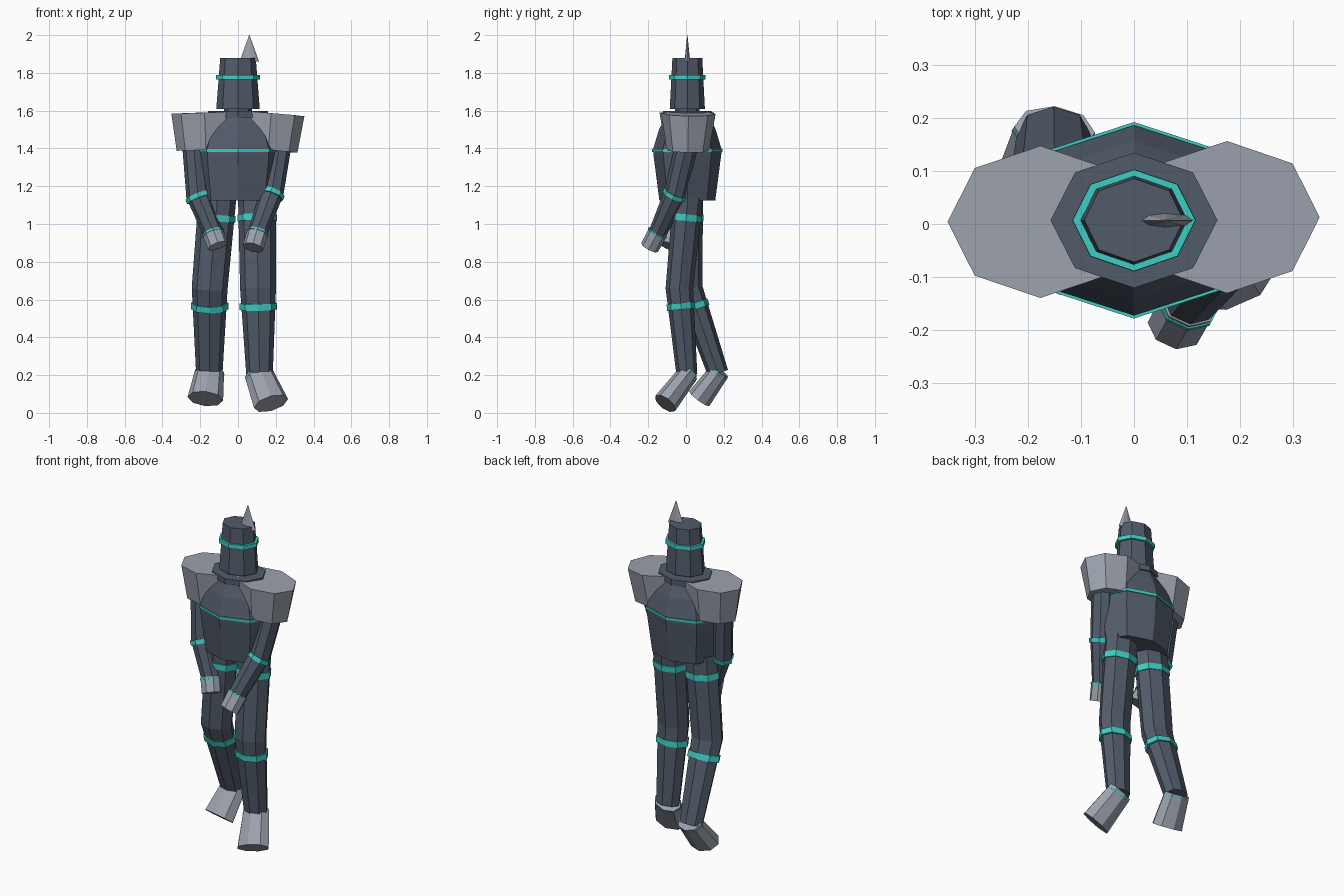
import bpy, bmesh, math
from mathutils import Vector

old = bpy.data.objects.get("Cube")
if old:
    bpy.data.objects.remove(old, do_unlink=True)


def material(name, rgb):
    m = bpy.data.materials.new(name)
    m.use_nodes = True
    m.diffuse_color = (*rgb, 1)
    m.node_tree.nodes["Principled BSDF"].inputs["Base Color"].default_value = (*rgb, 1)
    return m


SLATE = material("dark_slate", (0.083, 0.105, 0.142))
STEEL = material("light_steel", (0.33, 0.36, 0.42))
TEAL = material("bright_teal", (0.045, 0.61, 0.55))


def loft(name, mat, points, radii, sides=8):
    """Capped octagonal tube along points; each ring is square to the path."""
    pts = [Vector(p) for p in points]
    bm = bmesh.new()
    rings = []
    for i, p in enumerate(pts):
        before = (p - pts[i - 1]).normalized() if i else Vector()
        after = (pts[i + 1] - p).normalized() if i < len(pts) - 1 else Vector()
        axis = (before + after).normalized()
        across = Vector((1, 0, 0))
        across = (across - axis * across.dot(axis)).normalized()
        depth = axis.cross(across)
        rx, ry = radii[i]
        ring = []
        for k in range(sides):
            a = math.tau * k / sides
            ring.append(bm.verts.new(p + across * rx * math.cos(a) + depth * ry * math.sin(a)))
        rings.append(ring)
    for low, high in zip(rings, rings[1:]):
        for k in range(sides):
            n = (k + 1) % sides
            bm.faces.new((low[k], low[n], high[n], high[k]))
    bm.faces.new(rings[0])
    bm.faces.new(rings[-1])
    bmesh.ops.recalc_face_normals(bm, faces=bm.faces)
    mesh = bpy.data.meshes.new(name)
    bm.to_mesh(mesh)
    bm.free()
    mesh.materials.append(mat)
    obj = bpy.data.objects.new(name, mesh)
    bpy.context.collection.objects.link(obj)
    return obj


def upright(name, mat, levels, x=0.0, y=0.007):
    """Vertical loft from (z, rx, ry) levels."""
    return loft(name, mat, [(x, y, z) for z, _, _ in levels],
                [(rx, ry) for _, rx, ry in levels])


def band(name, a, b, t, height, radius):
    """Teal ring around the limb segment a-b at fraction t."""
    a, b = Vector(a), Vector(b)
    mid = a.lerp(b, t)
    half = (b - a).normalized() * height / 2
    loft(name, TEAL, [mid - half, mid + half], [radius, radius])


# Trunk, collar and helmet
upright("torso", SLATE, [(1.125, 0.2, 0.148), (1.31, 0.225, 0.172), (1.37, 0.23, 0.18),
                         (1.40, 0.23, 0.18), (1.50, 0.19, 0.15), (1.585, 0.125, 0.11)])
upright("chest_band", TEAL, [(1.382, 0.236, 0.186), (1.396, 0.236, 0.186)])
upright("collar", SLATE, [(1.565, 0.158, 0.128), (1.597, 0.158, 0.128)])
upright("neck", SLATE, [(1.59, 0.075, 0.065), (1.62, 0.075, 0.065)])
upright("helmet", SLATE, [(1.61, 0.115, 0.093), (1.88, 0.094, 0.079)])
upright("helmet_band", TEAL, [(1.765, 0.117, 0.097), (1.79, 0.116, 0.096)])
upright("crest_spike", STEEL, [(1.86, 0.052, 0.015), (2.0, 0.001, 0.001)], x=0.06)

# Joint positions for each side
ARMS = {
    "left": [(0.228, 0.01, 1.45), (0.18, -0.055, 1.165), (0.105, -0.147, 0.96), (0.08, -0.193, 0.875)],
    "right": [(-0.238, 0.0, 1.45), (-0.213, -0.03, 1.15), (-0.135, -0.065, 0.96), (-0.107, -0.095, 0.885)],
}
LEGS = {
    "left": [(0.1, 0.012, 1.15), (0.106, -0.035, 0.66), (0.114, 0.005, 0.2), (0.175, -0.11, 0.05)],
    "right": [(-0.108, 0.01, 1.15), (-0.15, 0.015, 0.66), (-0.152, 0.17, 0.21), (-0.173, 0.07, 0.075)],
}
PAULDRONS = {
    "left": [(0.16, 0.01, 1.39), (0.176, 0.013, 1.585)],
    "right": [(-0.17, 0.005, 1.393), (-0.177, 0.004, 1.59)],
}

# Shoulder guards
for side, path in PAULDRONS.items():
    loft(side + "_pauldron", STEEL, path, [(0.155, 0.112), (0.176, 0.144)])

# Arms with elbow and wrist bands, and hands
for side, (shoulder, elbow, wrist, tip) in ARMS.items():
    loft(side + "_arm", SLATE, [shoulder, elbow, wrist],
         [(0.06, 0.06), (0.062, 0.06), (0.052, 0.048)])
    band(side + "_elbow_band", elbow, wrist, 0.04, 0.025, (0.069, 0.066))
    loft(side + "_hand", STEEL, [wrist, tip], [(0.057, 0.052), (0.056, 0.05)])
    band(side + "_wrist_band", wrist, tip, 0.1, 0.008, (0.06, 0.055))

# Legs with thigh, knee and ankle bands, and feet
for side, (hip, knee, ankle, toe) in LEGS.items():
    loft(side + "_leg", SLATE, [hip, knee, ankle],
         [(0.1, 0.08), (0.095, 0.073), (0.07, 0.055)])
    band(side + "_thigh_band", hip, knee, 0.24, 0.035, (0.105, 0.082))
    band(side + "_knee_band", knee, ankle, 0.21, 0.035, (0.099, 0.075))
    top = Vector(ankle) + (Vector(ankle) - Vector(toe)).normalized() * 0.015
    loft(side + "_foot", STEEL, [top, toe], [(0.077, 0.055), (0.095, 0.066)])
    band(side + "_ankle_band", top, toe, 0.08, 0.006, (0.08, 0.057))
